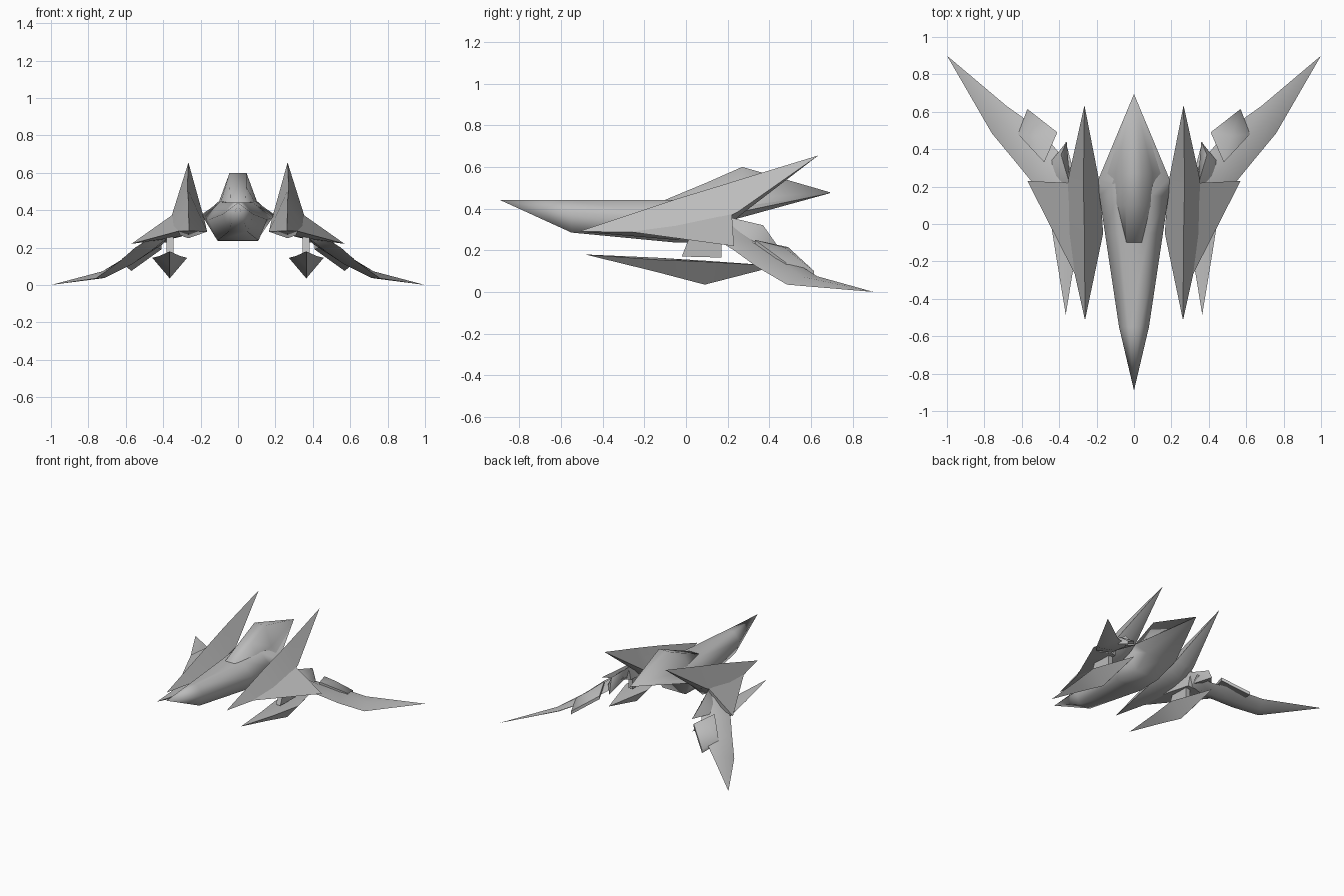
import bpy, bmesh, math
from mathutils import Vector

if "Cube" in bpy.data.objects:
    bpy.data.objects.remove(bpy.data.objects["Cube"], do_unlink=True)

hull_grey = bpy.data.materials.new("hull grey")
hull_grey.use_nodes = True
GREY = (0.5, 0.5, 0.5, 1)
hull_grey.diffuse_color = GREY
hull_grey.node_tree.nodes["Principled BSDF"].inputs["Base Color"].default_value = GREY


def finish(name, bm, mirrored, smooth):
    bmesh.ops.remove_doubles(bm, verts=bm.verts, dist=0.0005)
    bmesh.ops.recalc_face_normals(bm, faces=bm.faces)
    mesh = bpy.data.meshes.new(name)
    bm.to_mesh(mesh)
    bm.free()
    mesh.materials.append(hull_grey)
    ob = bpy.data.objects.new(name, mesh)
    bpy.context.collection.objects.link(ob)
    bpy.ops.object.select_all(action="DESELECT")
    ob.select_set(True)
    bpy.context.view_layer.objects.active = ob
    bpy.ops.object.shade_smooth_by_angle(angle=math.radians(smooth))
    if mirrored:
        mod = ob.modifiers.new("Mirror", "MIRROR")
        mod.use_mirror_merge = False


def loft(name, rings, mirrored=False, smooth=85):
    """Skin rings of equal size; a single point makes a pointed end."""
    n = max(len(r) for r in rings)
    bm = bmesh.new()
    loops = []
    for r in rings:
        pts = r if len(r) == n else list(r) * n
        loops.append([bm.verts.new(p) for p in pts])
    for a, b in zip(loops, loops[1:]):
        for i in range(n):
            j = (i + 1) % n
            bm.faces.new((a[i], a[j], b[j], b[i]))
    for ring, end in ((rings[0], loops[0]), (rings[-1], loops[-1])):
        if len(ring) > 1:
            bm.faces.new(end)
    bmesh.ops.dissolve_degenerate(bm, dist=0.0005, edges=bm.edges)
    finish(name, bm, mirrored, smooth)


def solid(name, points, smooth=60):
    """Mirrored faceted solid around a few corner points."""
    bm = bmesh.new()
    for p in points:
        bm.verts.new(p)
    bmesh.ops.convex_hull(bm, input=bm.verts)
    finish(name, bm, True, smooth)


def symmetric(y, *half):
    """Cross-section from half-width and height pairs, top to bottom."""
    return [(x, y, z) for x, z in half] + [(-x, y, z) for x, z in reversed(half)]


def diamond(x, y, top, side, low, half):
    return [(x, y, top), (x + half, y, side), (x, y, low), (x - half, y, side)]


# Fuselage with a long nose and a pointed tail
loft("fuselage", [
    [(0, -0.89, 0.44)],
    symmetric(-0.55, (0.03, 0.44), (0.08, 0.38), (0.05, 0.285)),
    symmetric(-0.05, (0.08, 0.44), (0.155, 0.35), (0.11, 0.237)),
    symmetric(0.15, (0.09, 0.45), (0.185, 0.36), (0.10, 0.235)),
    symmetric(0.24, (0.09, 0.45), (0.19, 0.38), (0.08, 0.35)),
    [(0, 0.695, 0.475)]])

# Raised canopy flaring back into the tail
loft("canopy", [
    symmetric(-0.10, (0.04, 0.442), (0.045, 0.43), (0.05, 0.42)),
    symmetric(0.10, (0.045, 0.525), (0.095, 0.435), (0.10, 0.42)),
    symmetric(0.27, (0.045, 0.60), (0.10, 0.45), (0.165, 0.39)),
    [(0, 0.695, 0.477)]])

# Side nacelles, rising to a rear spike
loft("nacelle", [
    [(0.262, -0.515, 0.29)],
    diamond(0.265, -0.05, 0.445, 0.285, 0.25, 0.10),
    diamond(0.27, 0.18, 0.515, 0.35, 0.29, 0.09),
    diamond(0.27, 0.25, 0.537, 0.385, 0.36, 0.08),
    [(0.265, 0.635, 0.655)]], True)

# Sharp winglets outside the nacelles
solid("winglet", [(0.31, -0.28, 0.29), (0.30, 0.0, 0.26), (0.445, 0.02, 0.26),
                  (0.57, 0.23, 0.22), (0.35, 0.22, 0.375), (0.34, 0.20, 0.25)])

# Struts and the darts below them
solid("strut", [(x, y, z) for x in (0.345, 0.382)
                for y, z in ((-0.02, 0.17), (0.17, 0.165), (0.17, 0.29), (0.02, 0.27))], 30)
loft("dart", [
    [(0.365, -0.485, 0.18)],
    diamond(0.365, -0.15, 0.165, 0.155, 0.098, 0.055),
    diamond(0.365, 0.09, 0.15, 0.145, 0.035, 0.093),
    [(0.365, 0.44, 0.125)]], True)


def blade(front, back, thick):
    """Thin diamond section between a front and a back edge."""
    front, back = Vector(front), Vector(back)
    mid, up = (front + back) / 2, Vector((0.25, 0.15, 1)) * thick
    return [front, mid + up, back, mid - up]


# Swept drooping wings
loft("wing", [
    blade((0.42, 0.10, 0.28), (0.34, 0.30, 0.30), 0.035),
    blade((0.55, 0.23, 0.20), (0.40, 0.38, 0.22), 0.03),
    blade((0.64, 0.34, 0.12), (0.51, 0.51, 0.15), 0.025),
    blade((0.76, 0.485, 0.035), (0.68, 0.63, 0.075), 0.018),
    [(1.0, 0.9, 0.0)]], True)

# Fairing over the wing root and plate over the mid wing
solid("wing_root_fairing", [(0.34, 0.20, 0.36), (0.39, 0.37, 0.32), (0.36, 0.44, 0.22),
                            (0.43, 0.20, 0.27), (0.44, 0.34, 0.24), (0.37, 0.16, 0.28)])
plate = [(0.48, 0.33, 0.25), (0.41, 0.49, 0.215), (0.57, 0.615, 0.10), (0.62, 0.48, 0.14)]
solid("wing_plate", [(x, y, z - d) for x, y, z in plate for d in (0, 0.025)]
      + [(0.52, 0.47, 0.215)])
